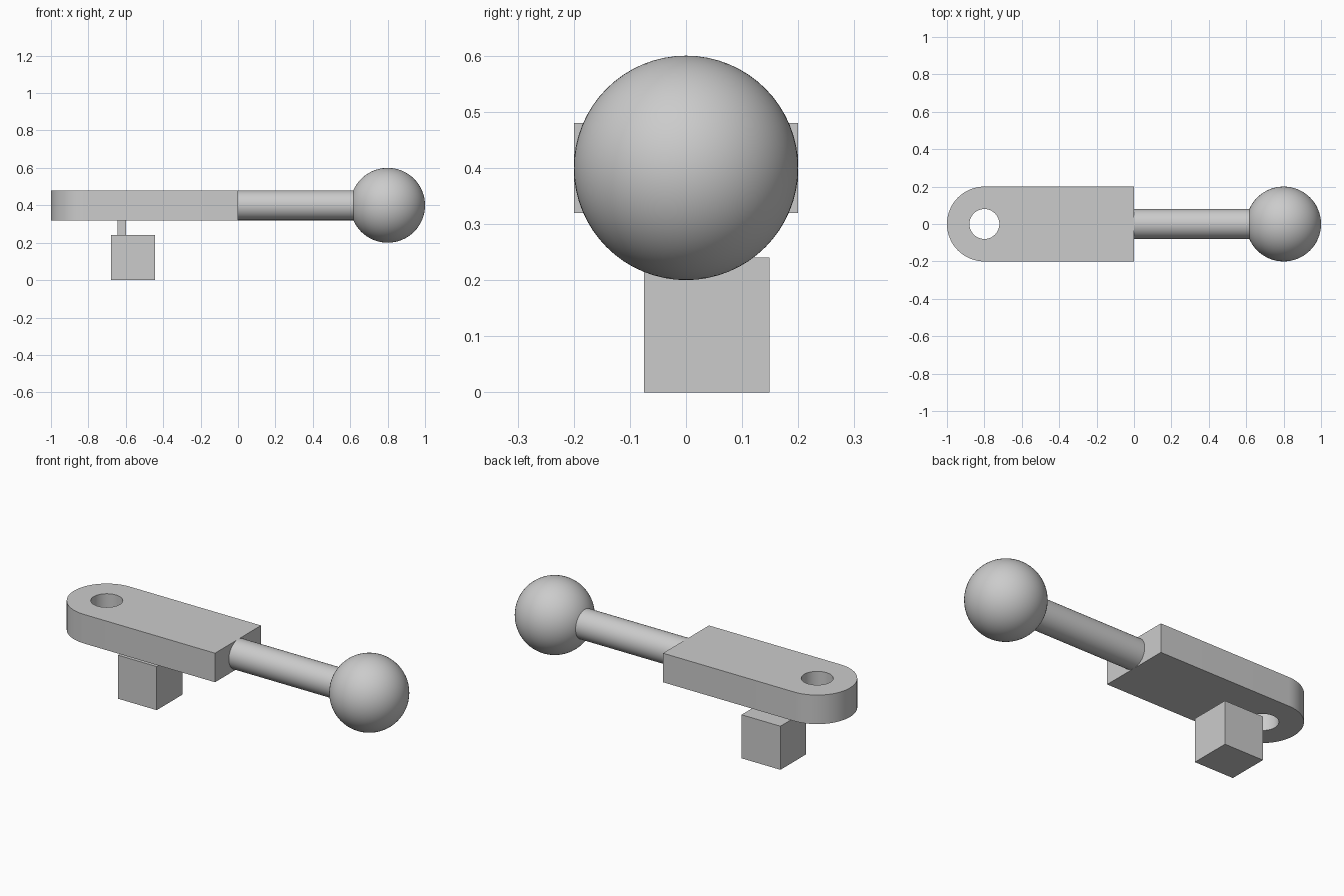
import bpy, bmesh, math
from mathutils import Matrix

if "Cube" in bpy.data.objects:
    bpy.data.objects.remove(bpy.data.objects["Cube"])

grey = bpy.data.materials.new("plain grey")
grey.diffuse_color = (0.6, 0.6, 0.6, 1)
grey.use_nodes = True
grey.node_tree.nodes["Principled BSDF"].inputs["Base Color"].default_value = grey.diffuse_color


def add_object(name, bm, smooth=False):
    bmesh.ops.recalc_face_normals(bm, faces=bm.faces)
    mesh = bpy.data.meshes.new(name)
    bm.to_mesh(mesh)
    bm.free()
    mesh.materials.append(grey)
    obj = bpy.data.objects.new(name, mesh)
    bpy.context.collection.objects.link(obj)
    if smooth:
        bpy.ops.object.select_all(action='DESELECT')
        bpy.context.view_layer.objects.active = obj
        obj.select_set(True)
        bpy.ops.object.shade_smooth_by_angle(angle=math.radians(30))
    return obj


def box(name, lo, hi):
    bm = bmesh.new()
    size = [b - a for a, b in zip(lo, hi)]
    mid = [(a + b) / 2 for a, b in zip(lo, hi)]
    bmesh.ops.create_cube(bm, size=1, matrix=Matrix.Translation(mid) @ Matrix.Diagonal((*size, 1)))
    return add_object(name, bm)


# Lever plate: rounded left end and a round through hole
PIVOT, HALF, HOLE, N = -0.8, 0.2, 0.08, 64
BOTTOM, TOP = 0.32, 0.48
bm = bmesh.new()


def ring(points):
    verts = [bm.verts.new((x, y, BOTTOM)) for x, y in points]
    return [bm.edges.new((v, verts[i - 1])) for i, v in enumerate(verts)]


arc = [math.pi / 2 + math.pi * i / 32 for i in range(33)]
edges = ring([(PIVOT + HALF * math.cos(a), HALF * math.sin(a)) for a in arc] + [(0, -HALF), (0, HALF)])
turn = [2 * math.pi * i / N for i in range(N)]
edges += ring([(PIVOT + HOLE * math.cos(a), HOLE * math.sin(a)) for a in turn])
bmesh.ops.triangle_fill(bm, edges=edges, use_beauty=True)
up = bmesh.ops.extrude_face_region(bm, geom=bm.faces[:], use_keep_orig=True)
bmesh.ops.translate(bm, vec=(0, 0, TOP - BOTTOM),
                    verts=[g for g in up["geom"] if isinstance(g, bmesh.types.BMVert)])
add_object("lever_plate", bm, smooth=True)

# Handle rod, running from the plate into the ball
bm = bmesh.new()
bmesh.ops.create_cone(bm, cap_ends=True, segments=64, radius1=0.08, radius2=0.08, depth=0.64,
                      matrix=Matrix.Translation((0.32, 0, 0.4)) @ Matrix.Rotation(math.pi / 2, 4, 'Y'))
add_object("handle_rod", bm, smooth=True)

# Ball knob
bm = bmesh.new()
bmesh.ops.create_uvsphere(bm, u_segments=64, v_segments=32, radius=0.2,
                          matrix=Matrix.Translation((0.8, 0, 0.4)))
add_object("ball_knob", bm, smooth=True)

# Hanging block and the thin post that joins it to the plate
box("hanging_block", (-0.68, -0.075, 0), (-0.443, 0.149, 0.24))
box("block_post", (-0.643, -0.03, 0.24), (-0.598, 0.015, 0.32))
